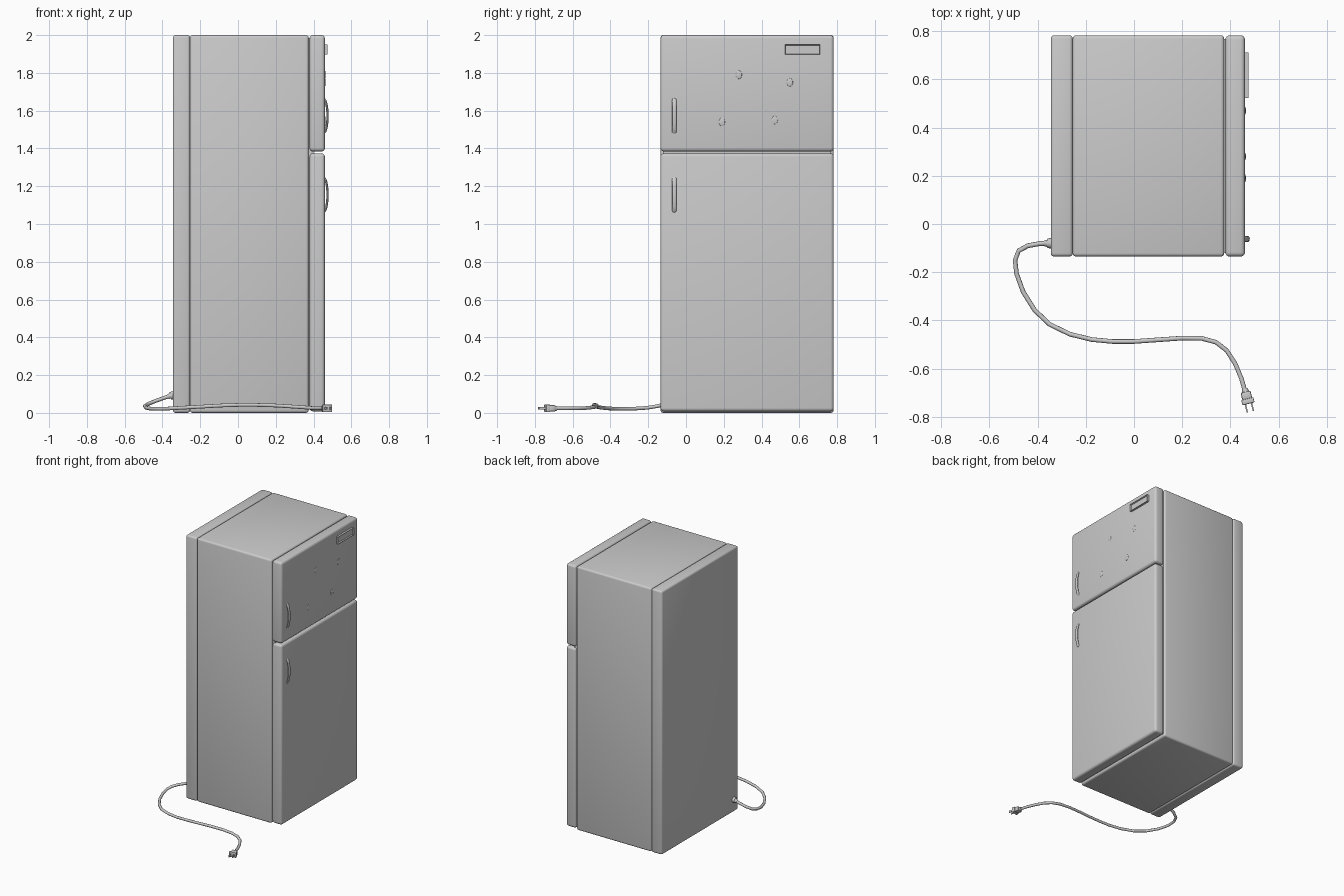
import bpy, bmesh, math
from mathutils import Vector

if "Cube" in bpy.data.objects:
    bpy.data.objects.remove(bpy.data.objects["Cube"])


def smooth(ob):
    bpy.ops.object.select_all(action='DESELECT')
    ob.select_set(True)
    bpy.context.view_layer.objects.active = ob
    bpy.ops.object.shade_smooth_by_angle(angle=math.radians(35))


def box(name, lo, hi, bevel=0.0, segments=3, inset=None):
    """Axis-aligned box, optionally rounded, optionally with a recessed +x face."""
    lo, hi = Vector(lo), Vector(hi)
    bm = bmesh.new()
    bmesh.ops.create_cube(bm, size=1)
    for v in bm.verts:
        v.co = Vector((lo[i] + (v.co[i] + 0.5) * (hi[i] - lo[i]) for i in range(3)))
    bm.normal_update()
    if inset:
        front = [f for f in bm.faces if f.normal.x > 0.9]
        bmesh.ops.inset_region(bm, faces=front, thickness=inset[0])
        for v in front[0].verts:
            v.co.x -= inset[1]
    if bevel:
        bmesh.ops.bevel(bm, geom=bm.edges[:], offset=bevel, segments=segments,
                        profile=0.5, affect='EDGES')
    me = bpy.data.meshes.new(name)
    bm.to_mesh(me)
    bm.free()
    ob = bpy.data.objects.new(name, me)
    bpy.context.collection.objects.link(ob)
    smooth(ob)
    return ob


def tube(name, pts, radius, res=2):
    """Round tube through the given points."""
    cu = bpy.data.curves.new(name, 'CURVE')
    cu.dimensions = '3D'
    cu.bevel_depth = radius
    cu.bevel_resolution = res
    cu.use_fill_caps = True
    sp = cu.splines.new('POLY')
    sp.points.add(len(pts) - 1)
    for p, co in zip(sp.points, pts):
        p.co = (*co, 1)
    sp.use_smooth = True
    ob = bpy.data.objects.new(name, cu)
    bpy.context.collection.objects.link(ob)
    return ob


def cylinder(name, start, end, r1, r2, sides=12):
    start, end = Vector(start), Vector(end)
    d = end - start
    bpy.ops.mesh.primitive_cone_add(vertices=sides, radius1=r1, radius2=r2,
                                    depth=d.length, location=(start + end) / 2)
    ob = bpy.context.object
    ob.name = name
    ob.rotation_euler = d.to_track_quat('Z', 'Y').to_euler()
    smooth(ob)
    return ob


# Cabinet: rear housing, main shell and recessed door seal
Y0, Y1 = -0.135, 0.782
box("rear_housing", (-0.345, Y0, 0), (-0.254, Y1, 2), 0.014)
box("main_cabinet", (-0.254, Y0, 0), (0.374, Y1, 2), 0.014)
box("door_seal", (0.36, Y0 + 0.015, 0.022), (0.40, Y1 - 0.015, 1.985))

# Doors
box("freezer_door", (0.379, Y0, 1.384), (0.46, Y1, 2), 0.018, 4)
box("fridge_door", (0.379, Y0, 0.008), (0.46, Y1, 1.374), 0.018, 4)

# Bowed handles, flattened into wide straps
for name, zc in (("freezer_handle", 1.572), ("fridge_handle", 1.155)):
    arc = []
    for i in range(17):
        t = -1 + i / 8
        arc.append((0.455 + 0.019 * (1 - t * t) ** 0.6, 0, zc + 0.091 * t))
    h = tube(name, arc, 0.006)
    h.scale.y = 2
    h.location.y = -0.062

# Blank nameplate and low door magnets
box("nameplate", (0.45, 0.523, 1.897), (0.475, 0.71, 1.95), inset=(0.006, 0.008))
for i, (y, z) in enumerate(((0.28, 1.79), (0.55, 1.75), (0.19, 1.54), (0.47, 1.55))):
    bpy.ops.mesh.primitive_uv_sphere_add(segments=16, ring_count=8, location=(0.46, y, z))
    m = bpy.context.object
    m.name = f"door_magnet_{i + 1}"
    m.scale = (0.004, 0.016, 0.022)
    smooth(m)

# Power cord
cord = [(-0.35, -0.08, 0.092), (-0.39, -0.081, 0.08), (-0.44, -0.09, 0.062),
        (-0.478, -0.111, 0.046), (-0.493, -0.15, 0.036), (-0.487, -0.205, 0.027),
        (-0.46, -0.28, 0.022), (-0.412, -0.357, 0.021), (-0.35, -0.416, 0.024),
        (-0.265, -0.457, 0.029), (-0.175, -0.479, 0.034), (-0.09, -0.487, 0.039),
        (0.0, -0.487, 0.042), (0.10, -0.48, 0.042), (0.20, -0.473, 0.039),
        (0.28, -0.474, 0.034), (0.34, -0.49, 0.03), (0.385, -0.525, 0.026),
        (0.42, -0.58, 0.024), (0.445, -0.64, 0.024), (0.462, -0.70, 0.024)]
tube("power_cord", cord, 0.01)

# Cord collar where it leaves the cabinet
cylinder("cord_collar", (-0.34, -0.08, 0.094), (-0.358, -0.08, 0.09), 0.022, 0.02)
cylinder("cord_strain_relief", (-0.355, -0.08, 0.091), (-0.372, -0.08, 0.086), 0.016, 0.012)

# Plug: neck, body and prongs, turned to follow the cord
ang = math.radians(14)
tip = Vector((0.462, -0.695, 0.024))
d = Vector((math.sin(ang), -math.cos(ang), 0))
cylinder("plug_neck", tip - d * 0.012, tip + d * 0.012, 0.012, 0.017)
parts = [box("plug_body", (-0.021, -0.034, -0.017), (0.021, 0.0, 0.017), 0.006, 2),
         box("plug_face", (-0.026, -0.052, -0.02), (0.026, -0.03, 0.02), 0.004, 2)]
for s in (-1, 1):
    parts.append(box("plug_prong", (s * 0.013 - 0.003, -0.086, -0.007),
                     (s * 0.013 + 0.003, -0.05, 0.007)))
for p in parts:
    p.location = tip
    p.rotation_euler.z = ang
